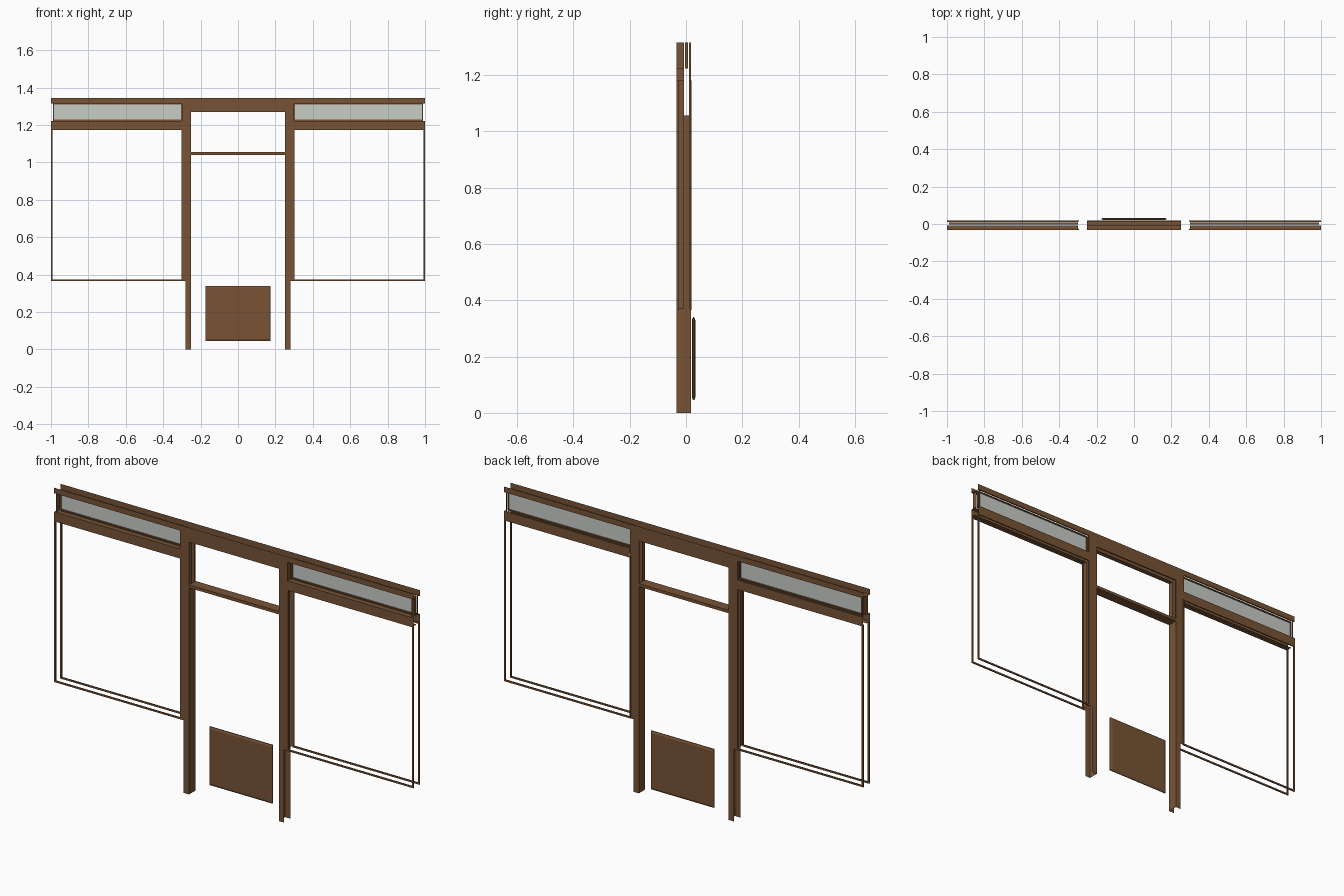
import bpy, bmesh

if "Cube" in bpy.data.objects:
    bpy.data.objects.remove(bpy.data.objects["Cube"])


def material(name, rgb):
    m = bpy.data.materials.new(name)
    m.diffuse_color = (*rgb, 1)
    m.use_nodes = True
    m.node_tree.nodes["Principled BSDF"].inputs["Base Color"].default_value = m.diffuse_color
    return m


WOOD = material("brown wood", (0.185, 0.088, 0.036))
GLASS = material("pale glass", (0.58, 0.61, 0.57))

F, B = -0.033, 0.018          # front and back faces of the wall
STRIPS = ((F, -0.007), (0.011, B))   # reveals either side of the glazing slot


def slab(bm, x, y, z):
    """Box from three ranges; a range of zero size gives a single sheet."""
    rng = (x, y, z)
    flat = [i for i in range(3) if rng[i][0] == rng[i][1]]

    def face(axis, side):
        a, b = [i for i in range(3) if i != axis]
        vs = []
        for s, t in ((0, 0), (1, 0), (1, 1), (0, 1)):
            p = [0, 0, 0]
            p[axis], p[a], p[b] = rng[axis][side], rng[a][s], rng[b][t]
            vs.append(bm.verts.new(p))
        bm.faces.new(vs)

    if flat:
        face(flat[0], 0)
    else:
        for axis in range(3):
            face(axis, 0)
            face(axis, 1)


def part(name, slabs, mat=WOOD, mirror=False):
    bm = bmesh.new()
    for s in slabs:
        slab(bm, *s)
    if mirror:
        for x, y, z in slabs:
            slab(bm, (-x[1], -x[0]), y, z)
    bmesh.ops.remove_doubles(bm, verts=bm.verts, dist=1e-5)
    bmesh.ops.recalc_face_normals(bm, faces=bm.faces)
    me = bpy.data.meshes.new(name)
    bm.to_mesh(me)
    bm.free()
    me.materials.append(mat)
    ob = bpy.data.objects.new(name, me)
    bpy.context.collection.objects.link(ob)
    return ob


# posts: front and back sheets, door reveal, slotted transom and window reveals
posts = []
for y in (F, B):
    posts += [((0.25, 0.28), (y, y), (0, 0.365)),
              ((0.25, 0.30), (y, y), (0.365, 1.27))]
posts.append(((0.25, 0.25), (F, B), (0, 1.04)))
for s in STRIPS:
    posts += [((0.25, 0.25), s, (1.04, 1.27)),
              ((0.295, 0.295), s, (0.37, 1.18)),
              ((0.30, 0.30), s, (1.222, 1.315))]
part("door_posts", posts, mirror=True)

# header over the door and the long top rail
header = []
for y in (F, B):
    header += [((-0.30, 0.30), (y, y), (1.27, 1.315)),
               ((-1, 1), (y, y), (1.315, 1.343))]
for s in STRIPS:
    header.append(((-0.25, 0.25), s, (1.27, 1.27)))
part("header", header)

# bar below the transom opening
part("transom_bar", [((-0.25, 0.25), (F, B), (1.04, 1.055))])

# side rails between lower windows and upper lights
rails = []
for y in (F, B + 0.002):
    rails.append(((0.30, 1), (y, y), (1.18, 1.222)))
for s in STRIPS:
    rails += [((0.30, 1), s, (z, z)) for z in (1.18, 1.222, 1.315)]
part("side_rails", rails, mirror=True)

# thin frames of the lower windows, front and back
frames = []
for y in ((F, F + 0.006), (B - 0.004, B + 0.002)):
    frames += [((0.295, 1), y, (0.365, 0.373)),
               ((0.992, 1), y, (0.373, 1.18)),
               ((0.295, 0.301), y, (0.373, 1.18)),
               ((0.301, 0.992), y, (1.174, 1.18))]
part("window_frames", frames, mirror=True)

# slim frames around the upper glass
m = (-0.004, 0.007)
part("upper_light_frames", [
    ((0.30, 0.99), m, (1.222, 1.228)), ((0.30, 0.99), m, (1.309, 1.315)),
    ((0.30, 0.306), m, (1.228, 1.309)), ((0.984, 0.99), m, (1.228, 1.309)),
    ((0.99, 0.99), STRIPS[0], (1.222, 1.315)),
    ((0.99, 0.99), STRIPS[1], (1.222, 1.315))], mirror=True)
part("upper_glass", [((0.306, 0.984), (0.0015, 0.0015), (1.228, 1.309))],
     GLASS, mirror=True)

# raised door panel: chamfered on both faces
panel = part("door_panel", [((-0.175, 0.175), (0.025, 0.029), (0.045, 0.34))])
bm = bmesh.new()
bm.from_mesh(panel.data)
bm.normal_update()
broad = [f for f in bm.faces if abs(f.normal.y) > 0.9]
bmesh.ops.inset_individual(bm, faces=broad, thickness=0.014, depth=0.004)
bm.to_mesh(panel.data)
bm.free()
